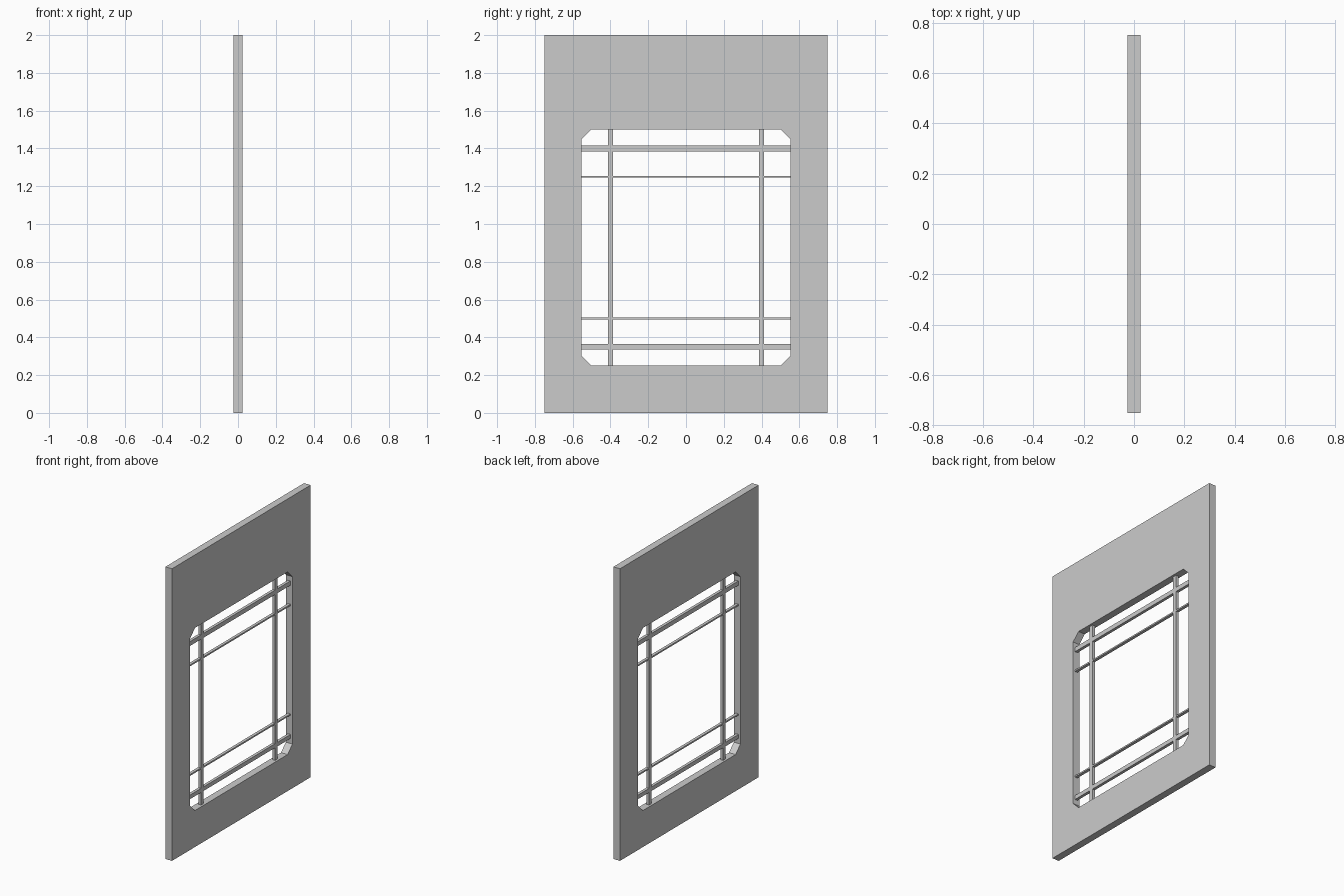
import bpy

if "Cube" in bpy.data.objects:
    bpy.data.objects.remove(bpy.data.objects["Cube"])

PANEL_HALF_DEPTH = 0.025
BAR_HALF_DEPTH = 0.01


def prism(name, outline, half_depth):
    """Extrude a closed (y, z) outline along x."""
    n = len(outline)
    verts = [(x, y, z) for x in (-half_depth, half_depth) for y, z in outline]
    faces = [tuple(reversed(range(n))), tuple(range(n, 2 * n))]
    faces += [(i, (i + 1) % n, n + (i + 1) % n, n + i) for i in range(n)]
    mesh = bpy.data.meshes.new(name)
    mesh.from_pydata(verts, [], faces)
    obj = bpy.data.objects.new(name, mesh)
    bpy.context.collection.objects.link(obj)
    return obj


def rect(y0, y1, z0, z1):
    return [(y0, z0), (y1, z0), (y1, z1), (y0, z1)]


def combine(target, tool, operation):
    mod = target.modifiers.new("bool", 'BOOLEAN')
    mod.operation = operation
    mod.solver = 'EXACT'
    mod.object = tool
    bpy.context.view_layer.objects.active = target
    bpy.ops.object.modifier_apply(modifier=mod.name)
    bpy.data.objects.remove(tool, do_unlink=True)


# Window opening with chamfered corners
W, Z0, Z1, C = 0.553, 0.25, 1.5, 0.052
opening = [(-W + C, Z0), (W - C, Z0), (W, Z0 + C), (W, Z1 - C),
           (W - C, Z1), (-W + C, Z1), (-W, Z1 - C), (-W, Z0 + C)]

# Solid panel with the opening cut through
panel = prism("window_panel", rect(-0.75, 0.75, 0, 2), PANEL_HALF_DEPTH)
combine(panel, prism("opening_cutter", opening, 0.1), 'DIFFERENCE')

# Lattice: two uprights crossed by two wide and two thin rails
lattice = prism("lattice_bars", rect(-0.414, -0.386, Z0, Z1), BAR_HALF_DEPTH)
bars = [rect(0.386, 0.414, Z0, Z1)]
for z, half in ((0.35, 0.014), (0.5, 0.005), (1.25, 0.005), (1.4, 0.015)):
    bars.append(rect(-W, W, z - half, z + half))
for outline in bars:
    combine(lattice, prism("bar", outline, BAR_HALF_DEPTH), 'UNION')
